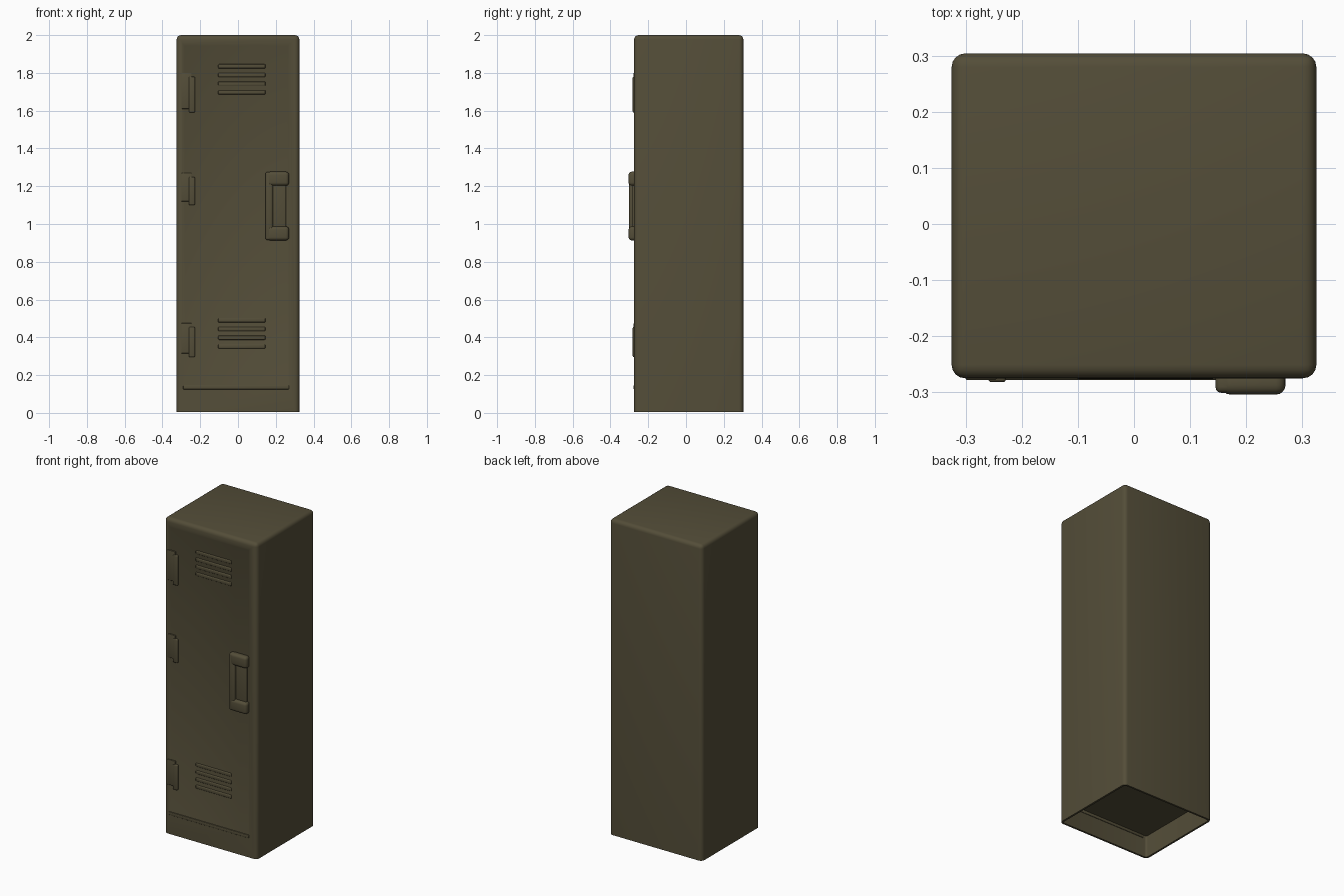
import bpy, bmesh, math
from mathutils import Vector

if "Cube" in bpy.data.objects:
    bpy.data.objects.remove(bpy.data.objects["Cube"])

olive = bpy.data.materials.new("olive brown paint")
olive.diffuse_color = (0.088, 0.075, 0.040, 1)
olive.use_nodes = True
olive.node_tree.nodes["Principled BSDF"].inputs["Base Color"].default_value = olive.diffuse_color


def finish(name, bm):
    bmesh.ops.recalc_face_normals(bm, faces=bm.faces)
    me = bpy.data.meshes.new(name)
    bm.to_mesh(me)
    bm.free()
    me.materials.append(olive)
    ob = bpy.data.objects.new(name, me)
    bpy.context.collection.objects.link(ob)
    bpy.ops.object.select_all(action='DESELECT')
    ob.select_set(True)
    bpy.context.view_layer.objects.active = ob
    bpy.ops.object.shade_smooth_by_angle(angle=math.radians(35))
    return ob


def box(bm, lo, hi):
    lo, hi = Vector(lo), Vector(hi)
    verts = bmesh.ops.create_cube(bm, size=1)["verts"]
    for v in verts:
        v.co = Vector((lo[i] + (v.co[i] + 0.5) * (hi[i] - lo[i]) for i in range(3)))


def rounded(name, lo, hi, r, seg=3):
    bm = bmesh.new()
    box(bm, lo, hi)
    bmesh.ops.bevel(bm, geom=bm.edges[:], offset=r, segments=seg, profile=0.5, affect='EDGES')
    return finish(name, bm)


FRONT = -0.275
DOOR = FRONT + 0.005

# Cabinet body: soft edges, recessed door panel, hollow base
bm = bmesh.new()
box(bm, (-0.325, FRONT, 0.004), (0.325, 0.304, 2.0))
edges = [e for e in bm.edges if max(v.co.z for v in e.verts) > 1]
bmesh.ops.bevel(bm, geom=edges, offset=0.024, segments=4, profile=0.5, affect='EDGES')
bm.normal_update()

front = min(bm.faces, key=lambda f: f.calc_center_median().y - f.calc_area())
for margin, y in ((0.0, FRONT), (0.012, DOOR)):
    bmesh.ops.inset_region(bm, faces=[front], thickness=0.01)
    mid = front.calc_center_median()
    for v in front.verts:
        v.co.x = (0.275 - margin) if v.co.x > mid.x else (-0.295 + margin)
        v.co.z = (1.955 - margin) if v.co.z > mid.z else (0.14 + margin)
        v.co.y = y

base = min(bm.faces, key=lambda f: f.calc_center_median().z)
bmesh.ops.inset_region(bm, faces=[base], thickness=0.012)
up = bmesh.ops.extrude_face_region(bm, geom=[base])
bmesh.ops.translate(bm, vec=(0, 0, 0.14), verts=[g for g in up["geom"] if isinstance(g, bmesh.types.BMVert)])
if base.is_valid:
    bmesh.ops.delete(bm, geom=[base], context='FACES_ONLY')
finish("cabinet", bm)

# Raised lip along the bottom of the door
rounded("door_sill", (-0.29, FRONT - 0.003, 0.125), (0.27, FRONT + 0.015, 0.145), 0.003)

# Hinges down the left side
for i, (z0, z1) in enumerate(((1.59, 1.80), (1.10, 1.27), (0.295, 0.475))):
    rounded(f"hinge_plate_{i}", (-0.30, FRONT - 0.003, z0 + 0.02), (-0.245, FRONT + 0.015, z1), 0.003)
    rounded(f"hinge_pin_{i}", (-0.26, FRONT - 0.007, z0), (-0.228, FRONT + 0.015, z1 - 0.02), 0.006)

# Vent louvres, upper and lower
for group, top in (("upper", 1.835), ("lower", 0.49)):
    for i in range(4):
        z = top - i * 0.046
        rounded(f"{group}_vent_{i}", (-0.105, DOOR - 0.006, z - 0.011),
                (0.145, DOOR + 0.012, z + 0.011), 0.005)

# Handle: back plate, upright grip and two end blocks
rounded("handle_plate", (0.15, FRONT - 0.009, 0.93), (0.255, FRONT + 0.015, 1.26), 0.005)
rounded("handle_grip", (0.145, FRONT - 0.026, 0.915), (0.185, FRONT + 0.015, 1.275), 0.011)
for name, z in (("upper", 1.24), ("lower", 0.95)):
    rounded(f"handle_{name}_block", (0.155, FRONT - 0.029, z - 0.037),
            (0.27, FRONT + 0.015, z + 0.037), 0.017, 4)
